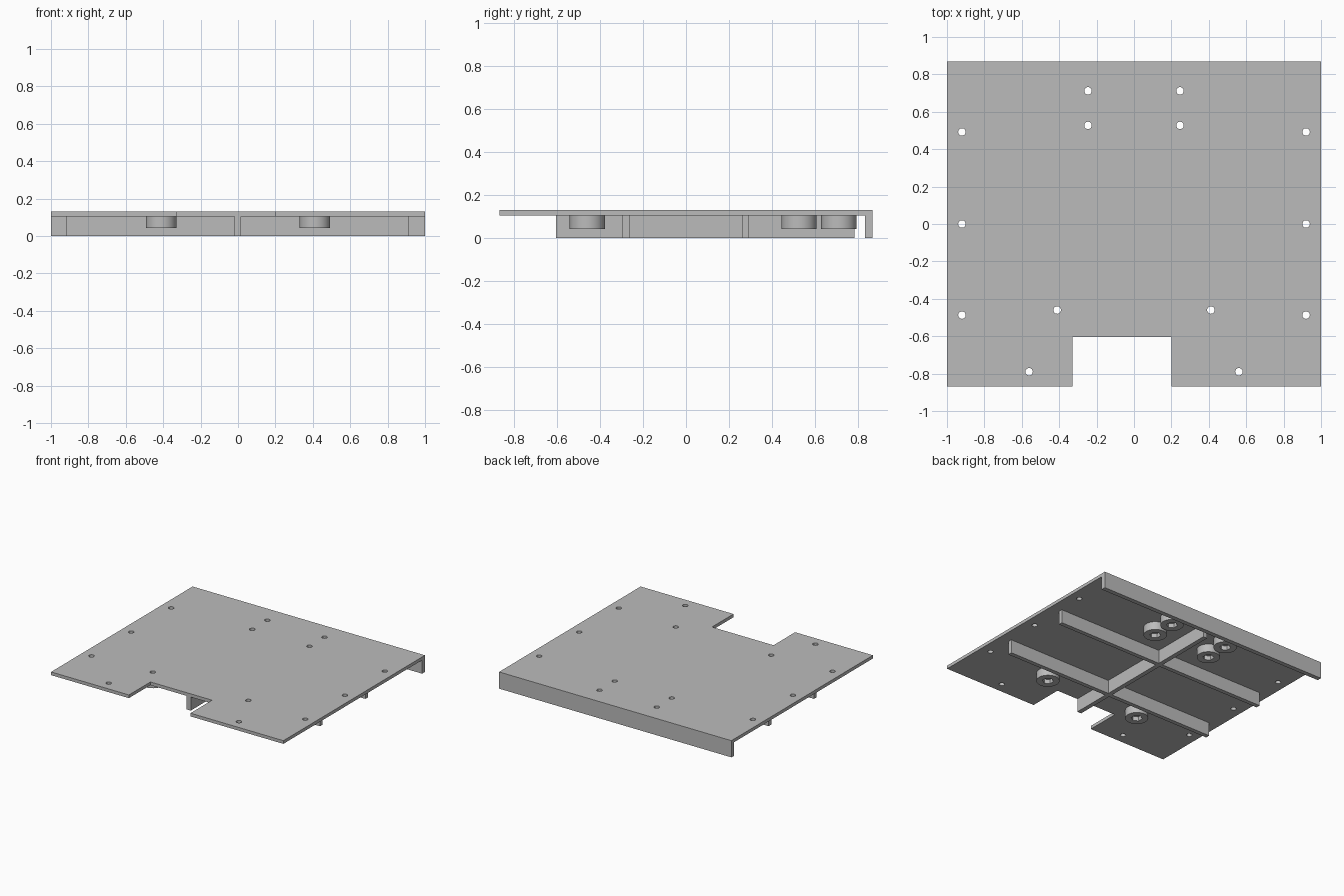
import bpy
import math

default = bpy.data.objects.get("Cube")
if default:
    bpy.data.objects.remove(default, do_unlink=True)

grey = bpy.data.materials.new("plain grey")
grey.use_nodes = True
colour = (0.5, 0.5, 0.5, 1)
grey.diffuse_color = colour
grey.node_tree.nodes["Principled BSDF"].inputs["Base Color"].default_value = colour

UNDERSIDE, TOP = 0.105, 0.13
HOLE_RADIUS = 0.02


def box(name, x0, x1, y0, y1, z0, z1):
    bpy.ops.mesh.primitive_cube_add(
        size=1, location=((x0 + x1) / 2, (y0 + y1) / 2, (z0 + z1) / 2))
    ob = bpy.context.object
    ob.name = name
    ob.scale = (x1 - x0, y1 - y0, z1 - z0)
    bpy.ops.object.transform_apply(location=False, rotation=False, scale=True)
    ob.data.materials.append(grey)
    return ob


def cylinder(name, x, y, z0, z1, radius, sides=32):
    bpy.ops.mesh.primitive_cylinder_add(
        vertices=sides, radius=radius, depth=z1 - z0, location=(x, y, (z0 + z1) / 2))
    ob = bpy.context.object
    ob.name = name
    ob.data.materials.append(grey)
    return ob


def combine(target, tool, operation="DIFFERENCE"):
    mod = target.modifiers.new("combine", "BOOLEAN")
    mod.operation = operation
    mod.solver = "EXACT"
    mod.object = tool
    bpy.context.view_layer.objects.active = target
    bpy.ops.object.modifier_apply(modifier=mod.name)
    bpy.data.objects.remove(tool, do_unlink=True)


def smooth(ob):
    bpy.ops.object.select_all(action="DESELECT")
    ob.select_set(True)
    bpy.context.view_layer.objects.active = ob
    bpy.ops.object.shade_smooth_by_angle(angle=math.radians(30))


# Top plate with a turned-down back lip and a front notch
plate = box("top_plate", -1, 1, -0.87, 0.87, UNDERSIDE, TOP)
combine(plate, box("back_lip", -1, 1, 0.835, 0.87, 0, TOP), "UNION")
combine(plate, box("notch_cutter", -0.33, 0.2, -1, -0.605, 0, 0.3))

# Mirrored screw holes; the first group also has bosses underneath
boss_spots = [(0.246, 0.712), (0.246, 0.527), (0.411, -0.46)]
plain_spots = [(0.92, 0.492), (0.92, 0), (0.92, -0.487), (0.561, -0.79)]
for x, y in boss_spots + plain_spots:
    for side in (-1, 1):
        combine(plate, cylinder("hole_cutter", side * x, y, 0.05, 0.2, HOLE_RADIUS, 24))
smooth(plate)

# Round bosses with a through hole and a hexagonal nut pocket
for x, y in boss_spots:
    for side, label in ((-1, "right"), (1, "left")):
        place = "front" if y < 0 else "back"
        boss = cylinder(f"{place}_{label}_boss", side * x, y, 0.042, UNDERSIDE, 0.082, 48)
        combine(boss, cylinder("hole_cutter", side * x, y, 0, 0.2, HOLE_RADIUS, 24))
        combine(boss, cylinder("pocket_cutter", side * x, y, 0, 0.075, 0.04, 6))
        smooth(boss)

# Crossed stiffening ribs
ribs = box("centre_rib", -0.018, 0.017, -0.605, 0.785, 0, UNDERSIDE)
for y in (-0.28, 0.277):
    combine(ribs, box("cross_rib", -0.917, 0.914, y - 0.0165, y + 0.0165, 0, UNDERSIDE), "UNION")
ribs.name = "stiffening_ribs"
